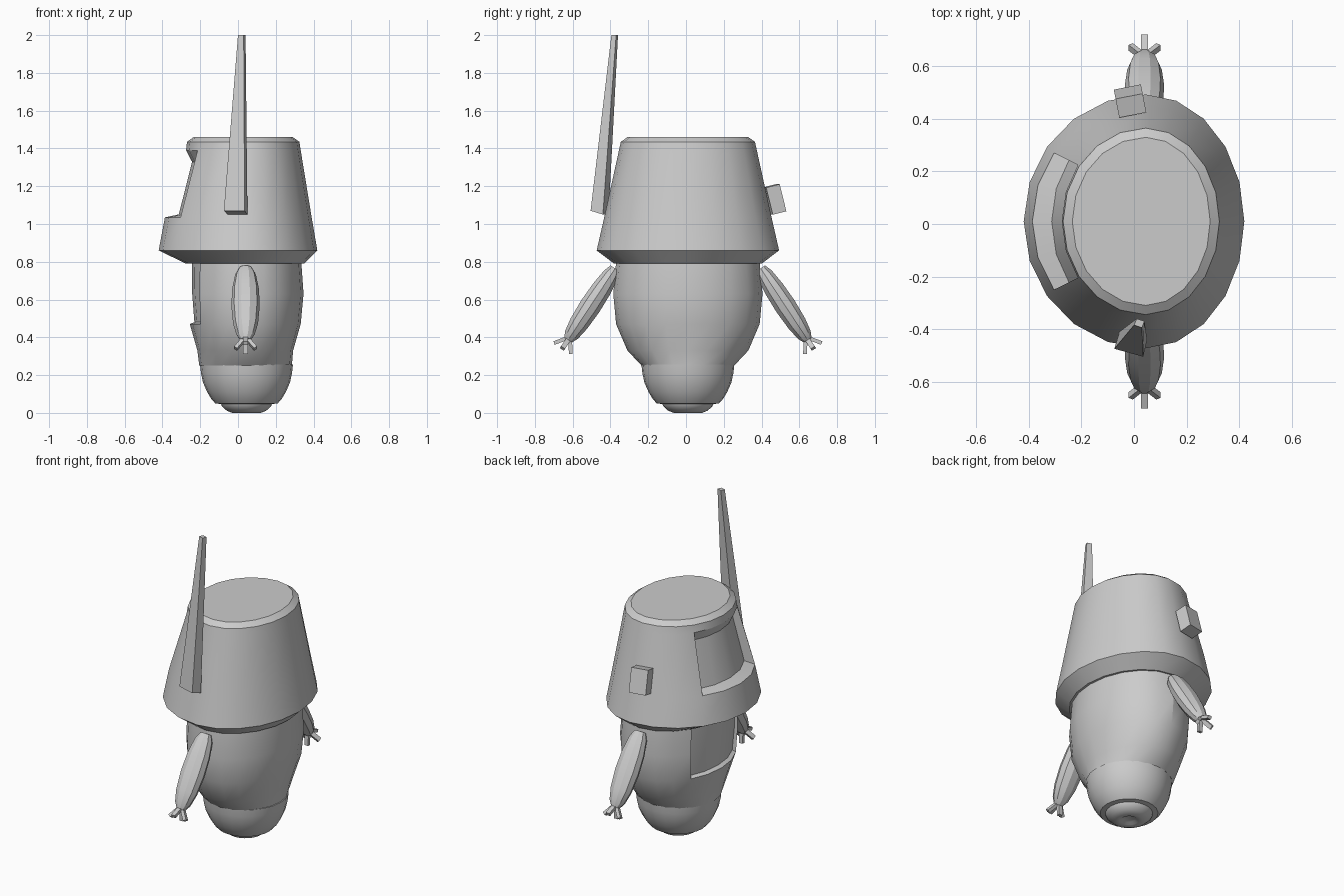
import bpy, bmesh, math
from mathutils import Vector, Matrix

if "Cube" in bpy.data.objects:
    bpy.data.objects.remove(bpy.data.objects["Cube"])

CX, CY = 0.045, 0.01


def finish(bm, name, smooth=None, matrix=None):
    bmesh.ops.recalc_face_normals(bm, faces=bm.faces[:])
    if matrix:
        bm.transform(matrix)
    me = bpy.data.meshes.new(name)
    bm.to_mesh(me)
    bm.free()
    ob = bpy.data.objects.new(name, me)
    bpy.context.collection.objects.link(ob)
    if smooth:
        bpy.ops.object.select_all(action='DESELECT')
        ob.select_set(True)
        bpy.context.view_layer.objects.active = ob
        bpy.ops.object.shade_smooth_by_angle(angle=math.radians(smooth))
    return ob


def loft(name, rings, n, smooth, matrix, recess=None):
    """rings: (z, radius towards -x, radius towards +x, radius in y)"""
    bm = bmesh.new()
    rows = []
    for z, left, right, ry in rings:
        row = []
        for i in range(n):
            c, s = math.cos(math.tau * i / n), math.sin(math.tau * i / n)
            row.append(bm.verts.new((c * (right if c > 0 else left), s * ry, z)))
        rows.append(row)
    pocket = []
    for r in range(len(rows) - 1):
        for i in range(n):
            j = (i + 1) % n
            f = bm.faces.new((rows[r][i], rows[r][j], rows[r + 1][j], rows[r + 1][i]))
            if recess and recess[0] <= r < recess[1] and abs(i + 0.5 - n / 2) < 2:
                pocket.append(f)
    bm.faces.new(rows[0][::-1])
    bm.faces.new(rows[-1])
    bmesh.ops.recalc_face_normals(bm, faces=bm.faces[:])
    # push a window of faces inwards, leaving a ledge below and a brow above
    if recess:
        r0, r1, s0, s1, d0, d1 = recess
        bmesh.ops.inset_region(bm, faces=pocket, thickness=0.001, depth=0)
        z0, z1 = rings[r0][0], rings[r1][0]
        for v in {v for f in pocket for v in f.verts}:
            t = (v.co.z - z0) / (z1 - z0)
            k = s0 + (s1 - s0) * t
            v.co = (v.co.x * k, v.co.y * (k + 1) / 2, v.co.z + d0 + (d1 - d0) * t)
    return finish(bm, name, smooth, matrix)


def hull(name, points):
    bm = bmesh.new()
    quads = [[bm.verts.new(p) for p in points[k:k + 4]] for k in (0, 4)]
    a, b = quads
    bm.faces.new(a)
    bm.faces.new(b)
    for i in range(4):
        j = (i + 1) % 4
        bm.faces.new((a[i], a[j], b[j], b[i]))
    return finish(bm, name)


centre = Matrix.Translation((CX, CY, 0))

# tapered oval head with face opening
loft("head", [(0.79, 0.32, 0.305, 0.39), (0.86, 0.465, 0.375, 0.483),
              (1.035, 0.432, 0.345, 0.443), (1.39, 0.32, 0.287, 0.365),
              (1.435, 0.315, 0.28, 0.355), (1.46, 0.28, 0.245, 0.32)],
     20, 25, centre, recess=(2, 3, 0.83, 0.9, 0.015, -0.06))

# banded torso with shallow front panel
loft("torso", [(0.25, 0.25, 0.24, 0.245), (0.33, 0.26, 0.247, 0.32),
               (0.47, 0.30, 0.287, 0.38), (0.63, 0.308, 0.302, 0.395),
               (0.80, 0.305, 0.29, 0.38)],
     20, 22, centre, recess=(2, 4, 0.92, 0.95, 0.01, 0))

# rounded lower bowl and small nub with a dimple
bowl = [(0.012, 0.035), (0.002, 0.05), (0.0, 0.075), (0.012, 0.105), (0.035, 0.13),
        (0.047, 0.135), (0.05, 0.165), (0.075, 0.187), (0.11, 0.208),
        (0.16, 0.23), (0.21, 0.241), (0.255, 0.246)]
loft("lower_bowl", [(z, r, r, r) for z, r in bowl], 24, 40, centre)

# arms with four splayed fingers, one on each side
arm_rings = [(0.0, 0.035, 0.03), (0.04, 0.055, 0.045), (0.13, 0.071, 0.056),
             (0.24, 0.075, 0.06), (0.35, 0.066, 0.054), (0.42, 0.048, 0.042),
             (0.455, 0.025, 0.025)]
for side, label in ((-1, "front"), (1, "back")):
    axis = Vector((0, side * 0.25, -0.38)).normalized()
    frame = Matrix.Translation((0.04, CY + side * 0.385, 0.765)) @ \
        axis.to_track_quat('Z', 'Y').to_matrix().to_4x4()
    loft(label + "_arm", [(z, a, a, b) for z, a, b in arm_rings], 10, 20, frame)
    for k in range(4):
        bm = bmesh.new()
        bmesh.ops.create_cube(bm, size=1)
        place = frame @ Matrix.Translation((0, 0, 0.435)) @ \
            Matrix.Rotation(k * math.pi / 2, 4, 'Z') @ Matrix.Rotation(math.radians(36), 4, 'Y') @ \
            Matrix.Translation((0, 0, 0.045)) @ Matrix.Diagonal((0.02, 0.026, 0.09, 1))
        finish(bm, f"{label}_finger_{k + 1}", matrix=place)

# tapering antenna
hull("antenna", [(-0.075, -0.475, 1.07), (0.035, -0.505, 1.07), (0.05, -0.44, 1.05), (-0.055, -0.41, 1.05),
                 (0.0, -0.385, 2.0), (0.03, -0.395, 2.0), (0.04, -0.37, 2.0), (0.01, -0.36, 2.0)])

# block ear on the opposite side
bm = bmesh.new()
bmesh.ops.create_cube(bm, size=1)
finish(bm, "ear_block", matrix=Matrix.Translation((-0.015, 0.468, 1.13)) @
       Matrix.Rotation(math.radians(11), 4, 'Z') @ Matrix.Rotation(math.radians(14), 4, 'X') @
       Matrix.Diagonal((0.105, 0.075, 0.148, 1)))
